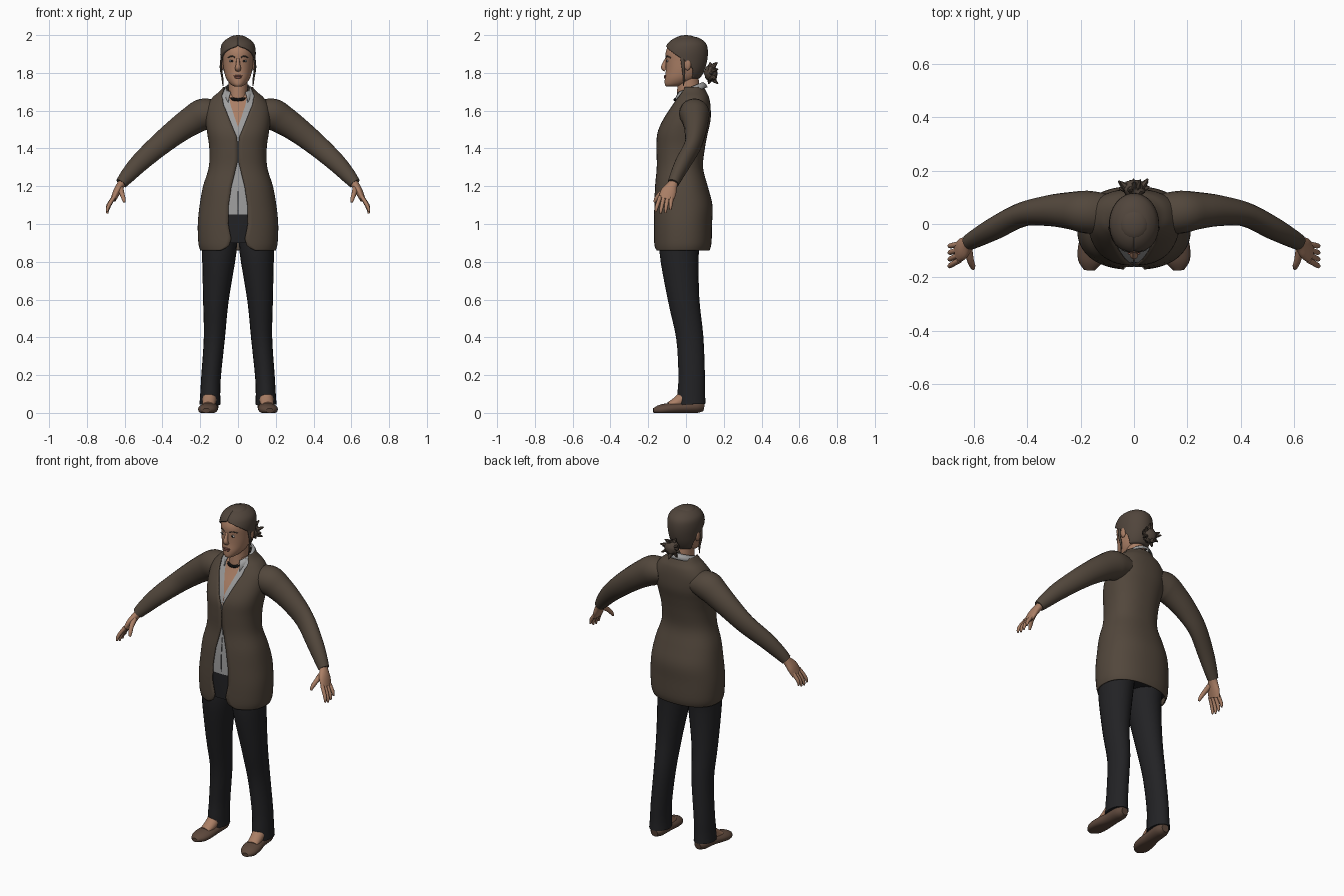
import bpy, bmesh, math, random
from mathutils import Vector

cube = bpy.data.objects.get("Cube")
if cube:
    bpy.data.objects.remove(cube, do_unlink=True)
random.seed(4)


def material(name, r, g, b):
    m = bpy.data.materials.new(name)
    m.use_nodes = True
    m.diffuse_color = (r, g, b, 1)
    bsdf = m.node_tree.nodes["Principled BSDF"]
    bsdf.inputs["Base Color"].default_value = (r, g, b, 1)
    bsdf.inputs["Roughness"].default_value = 0.8
    return m


COAT = material("brown knit", .085, .063, .045)
HAIR = material("brown hair", .082, .06, .045)
SKIN = material("skin", .40, .21, .13)
SHIRT = material("grey shirt", .34, .34, .34)
CLOTH = material("black trousers", .016, .016, .018)
SHOE = material("brown leather", .11, .065, .045)
BLACK = material("black beads", .008, .008, .008)
LIP = material("lips", .22, .085, .065)
WHITE = material("eye white", .5, .48, .45)


def finish(name, bm, mat, mirror=False, thick=0):
    me = bpy.data.meshes.new(name)
    bm.to_mesh(me)
    bm.free()
    me.materials.append(mat)
    me.shade_smooth()
    me.set_sharp_from_angle(angle=math.radians(50))
    ob = bpy.data.objects.new(name, me)
    bpy.context.collection.objects.link(ob)
    if mirror:
        ob.modifiers.new("mirror", 'MIRROR').use_mirror_merge = False
    if thick:
        s = ob.modifiers.new("thickness", 'SOLIDIFY')
        s.thickness = thick
        s.offset = -1
    return ob


def smooth_rows(rows, steps=4):
    """Catmull-Rom interpolation through rows of numbers."""
    out = []
    for i in range(len(rows) - 1):
        a, b, c, d = (rows[max(i - 1, 0)], rows[i], rows[i + 1],
                      rows[min(i + 2, len(rows) - 1)])
        for k in range(steps):
            t = k / steps
            out.append([.5 * (2 * q + (r - p) * t + (2 * p - 5 * q + 4 * r - s) * t * t
                              + (3 * q - p - 3 * r + s) * t ** 3)
                        for p, q, r, s in zip(a, b, c, d)])
    return out + [list(rows[-1])]


def lookup(table, z):
    for (z0, a), (z1, b) in zip(table, table[1:]):
        if z <= z1:
            return a + (b - a) * max(0, (z - z0) / (z1 - z0))
    return table[-1][1]


def skin(name, rings, mat, closed=True, mirror=False, thick=0):
    bm = bmesh.new()
    vs = [[bm.verts.new(p) for p in ring] for ring in rings]
    n = len(vs[0])
    for a, b in zip(vs, vs[1:]):
        for j in range(n if closed else n - 1):
            k = (j + 1) % n
            bm.faces.new((a[j], a[k], b[k], b[j]))
    if closed:
        bm.faces.new(vs[0])
        bm.faces.new(vs[-1])
        bmesh.ops.recalc_face_normals(bm, faces=bm.faces)
    return finish(name, bm, mat, mirror, thick)


def loft(name, rows, mat, lo=0, hi=3, inset=0, gap=None, power=2.0, thick=0, n=40):
    """Level sections (z, half width, front y, back y); gap = front opening in degrees."""
    rings = []
    for z, rx, f, b in smooth_rows(rows):
        if not lo <= z <= hi:
            continue
        rx, ry, yc = max(rx - inset, .003), max((b - f) / 2 - inset, .003), (f + b) / 2
        g = math.radians(lookup(gap, z)) if gap else 0
        ring = []
        for j in range(n + 1 if gap else n):
            t = g + (2 * math.pi - 2 * g) * j / n
            s, c = math.sin(t), math.cos(t)
            ring.append((rx * math.copysign(abs(s) ** (2 / power), s),
                         yc - ry * math.copysign(abs(c) ** (2 / power), c), z))
        rings.append(ring)
    return skin(name, rings, mat, not gap, False, thick)


def tube(name, rows, mat, ref=(0, 1, 0), n=20, mirror=True, floor=False):
    """Path rows (x, y, z, radius along ref, radius across)."""
    rows = smooth_rows(rows)
    pts = [Vector(r[:3]) for r in rows]
    rings = []
    for i, r in enumerate(rows):
        t = (pts[min(i + 1, len(pts) - 1)] - pts[max(i - 1, 0)]).normalized()
        u = Vector(ref)
        u = (u - t * u.dot(t)).normalized()
        v = t.cross(u)
        ring = []
        for j in range(n):
            a = 2 * math.pi * j / n
            p = pts[i] + u * math.cos(a) * r[3] + v * math.sin(a) * r[4]
            if floor:
                p.z = max(p.z, 0)
            ring.append(p)
        rings.append(ring)
    return skin(name, rings, mat, True, mirror)


def ball(name, loc, size, mat, mirror=False, rough=0):
    bm = bmesh.new()
    bmesh.ops.create_uvsphere(bm, u_segments=16, v_segments=10, radius=1)
    for v in bm.verts:
        k = 1 + random.uniform(-rough, rough)
        v.co = Vector(c + s * x * k for c, s, x in zip(loc, size, v.co))
    return finish(name, bm, mat, mirror)


# Torso clothing in layers over one profile
TORSO = [(.86, .20, -.165, .125), (.90, .21, -.17, .135), (1.0, .213, -.172, .138),
         (1.1, .203, -.17, .14), (1.2, .185, -.165, .115), (1.3, .155, -.155, .09),
         (1.4, .152, -.156, .10), (1.48, .163, -.152, .115), (1.55, .172, -.125, .13),
         (1.62, .168, -.085, .13), (1.67, .135, -.058, .122), (1.70, .10, -.046, .108),
         (1.725, .078, -.04, .095)]
COAT_GAP = [(.86, 23), (.88, 11), (.92, 7.5), (1.0, 11.4), (1.1, 11.5), (1.2, 8.5),
            (1.28, 3.8), (1.33, .5), (1.42, .5), (1.46, 1.3), (1.53, 9.4), (1.6, 18),
            (1.66, 31), (1.72, 62)]
SHIRT_GAP = [(1.52, .2), (1.6, 8), (1.66, 16), (1.72, 45)]
loft("cardigan", TORSO, COAT, gap=COAT_GAP, power=2.3, thick=.006, n=56)
loft("shirt", TORSO, SHIRT, lo=1.03, hi=1.71, inset=.01, gap=SHIRT_GAP, power=2.3)
loft("chest", TORSO, SKIN, lo=1.3, hi=1.71, inset=.017, power=2.3)
loft("trouser_hips", TORSO, CLOTH, lo=.89, hi=1.09, inset=.013, power=2.3)

# Sleeves, trouser legs, feet
tube("sleeves", [(.11, .04, 1.59, .075, .065), (.18, .045, 1.582, .08, .083),
                 (.24, .05, 1.55, .07, .077), (.32, .05, 1.495, .058, .068),
                 (.42, .035, 1.415, .045, .059), (.52, -.015, 1.325, .042, .05),
                 (.585, -.05, 1.255, .035, .04), (.618, -.068, 1.215, .03, .031)], COAT)
tube("trouser_legs", [(.10, -.02, .97, .11, .095), (.10, -.036, .85, .104, .091),
                      (.117, -.012, .6, .083, .068), (.125, .02, .4, .072, .056),
                      (.142, .03, .2, .07, .052), (.147, .028, .1, .073, .053),
                      (.148, .03, .045, .074, .056)], CLOTH)
tube("insteps", [(.147, .04, .11, .05, .04), (.152, -.04, .06, .032, .036),
                 (.158, -.09, .04, .018, .032)], SKIN, ref=(0, 0, 1))
tube("shoes", [(.144, .095, .03, .022, .022), (.146, .06, .034, .034, .042),
               (.15, -.02, .028, .03, .045), (.158, -.09, .022, .03, .052),
               (.165, -.14, .016, .026, .045), (.168, -.173, .012, .012, .02)],
     SHOE, ref=(0, 0, 1), floor=True)

# Hands
tube("palms", [(.605, -.06, 1.23, .024, .022), (.622, -.073, 1.205, .028, .021),
               (.642, -.092, 1.17, .042, .02), (.66, -.106, 1.13, .04, .015)], SKIN)
for i, name in enumerate(("little", "ring", "middle", "index")):
    drop = (.018, .004, 0, .008)[i]
    tube(name + "_fingers", [(.655, -.076 - .02 * i, 1.145, .011, .011),
                             (.678, -.08 - .023 * i, 1.105 + drop / 2, .0105, .0105),
                             (.690, -.082 - .025 * i, 1.075 + drop, .009, .009),
                             (.692, -.082 - .026 * i, 1.055 + drop, .005, .005)], SKIN, n=10)
tube("thumbs", [(.622, -.095, 1.19, .016, .016), (.614, -.135, 1.16, .013, .013),
                (.606, -.157, 1.135, .011, .011), (.602, -.167, 1.115, .006, .006)], SKIN, n=10)

# Neck and head
loft("neck", [(1.62, .062, -.05, .085), (1.68, .052, -.048, .075), (1.74, .05, -.045, .07),
              (1.82, .05, -.04, .06)], SKIN)
HEAD = [(1.728, .018, -.105, -.04), (1.74, .04, -.112, .01), (1.77, .062, -.112, .06),
        (1.81, .074, -.107, .085), (1.86, .08, -.107, .10), (1.91, .083, -.107, .105),
        (1.95, .076, -.09, .098), (1.975, .055, -.065, .075), (1.989, .03, -.035, .045),
        (1.993, .004, -.005, .008)]
loft("head", HEAD, SKIN)


def face_y(x, z):
    rx, f, b = (lookup([(r[0], r[k]) for r in HEAD], z) for k in (1, 2, 3))
    return (f + b) / 2 - (b - f) / 2 * math.sqrt(1 - (x / rx) ** 2)


tube("nose", [(0, -.103, 1.875, .008, .009), (0, -.112, 1.85, .012, .01),
              (0, -.118, 1.828, .014, .015), (0, -.108, 1.814, .009, .014)],
     SKIN, mirror=False, n=12)
ball("upper_lip", (0, face_y(0, 1.784), 1.784), (.024, .006, .005), LIP)
ball("lower_lip", (0, face_y(0, 1.776), 1.776), (.02, .006, .006), LIP)
ball("eyes", (.033, face_y(.033, 1.863), 1.863), (.014, .004, .0065), WHITE, True)
ball("irises", (.033, face_y(.033, 1.863) - .003, 1.863), (.006, .003, .006), BLACK, True)
tube("eyebrows", [(x, face_y(x, z) - .001, z, .003, .0035) for x, z in
                  ((.016, 1.882), (.034, 1.889), (.054, 1.88))], HAIR, ref=(0, 1, 0), n=8)
ball("ears", (.083, .008, 1.845), (.011, .019, .032), SKIN, True)

# Hair cap, side strands and tied bun
loft("hair", HEAD, HAIR, lo=1.765, inset=-.011, power=2.0, thick=.012,
     gap=[(1.77, 128), (1.82, 115), (1.86, 92), (1.89, 68), (1.915, 48), (1.935, 22), (1.945, .1)])
ball("crown", (0, 0, 1.975), (.055, .06, .025), HAIR)
tube("side_strands", [(.085, -.02, 1.89, .012, .006), (.091, -.015, 1.83, .008, .006),
                      (.083, -.01, 1.775, .006, .005), (.08, -.015, 1.73, .002, .002)], HAIR, n=8)
ball("bun", (0, .132, 1.80), (.042, .036, .042), HAIR, rough=.12)
for i in range(12):
    a = 2 * math.pi * i / 12 + random.uniform(-.2, .2)
    r = random.uniform(.05, .064)
    dx, dz, y = math.cos(a), math.sin(a), random.uniform(.12, .17)
    tube("bun_tuft", [(dx * .02, .13, 1.80 + dz * .02, .016, .014),
                      (dx * r * .7, (y + .13) / 2, 1.80 + dz * r * .7, .012, .01),
                      (dx * r, y, 1.80 + dz * r, .003, .003)], HAIR,
         ref=(.1, 1, .1), n=6, mirror=False)

# Turned-down shirt collar, lower and pointed at the front
rings = []
for grow, drop in ((.026, .055), (.017, .02), (.002, 0)):
    ring = []
    for j in range(33):
        t = math.radians(38 + 284 * j / 32)
        front = max(0, math.cos(t))
        ring.append(((.062 + grow) * math.sin(t), .016 - (.072 + grow) * math.cos(t),
                     1.722 - .03 * math.cos(t) - drop * (.5 + front)))
    rings.append(ring)
skin("collar", rings, SHIRT, closed=False, thick=.005)

# Bead choker, sloping down to the front
for i in range(36):
    t = 2 * math.pi * i / 36
    size = .0085 if abs(math.sin(t)) < .6 and math.cos(t) > 0 else .004
    ball("choker_bead", (.056 * math.sin(t), .012 - .069 * math.cos(t),
                         1.692 - .034 * math.cos(t)), (size,) * 3, BLACK)
